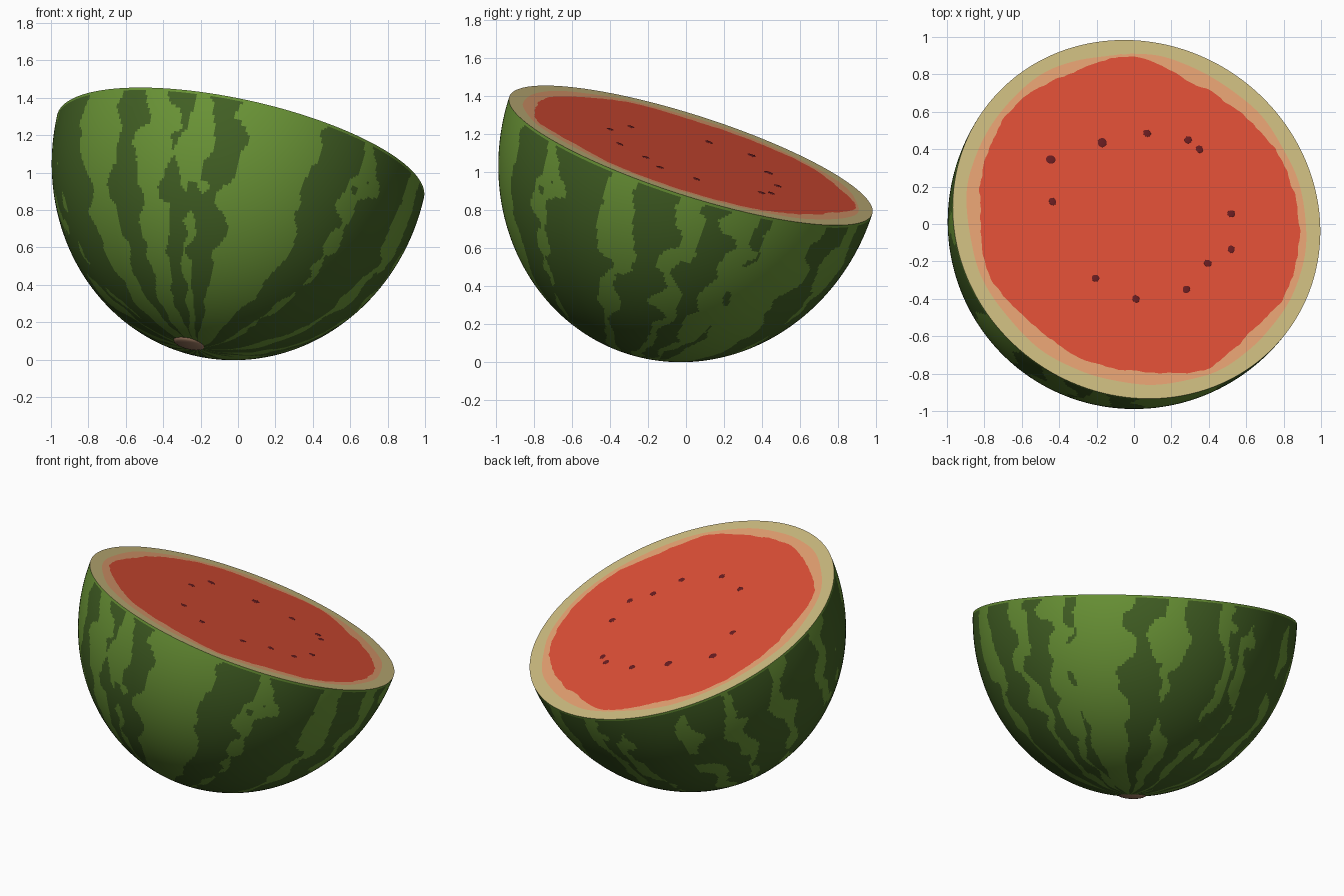
import bpy, math
from mathutils import Vector, Matrix, noise

if "Cube" in bpy.data.objects:
    bpy.data.objects.remove(bpy.data.objects["Cube"])

R, DEPTH = 1.005, 1.102                       # rim radius, depth along the melon axis
CENTRE = Vector((0.0135, 0.0250, 1.087))
NORMAL = Vector((0.21, 0.30, 0.9305)).normalized()
TILT = Matrix.Translation(CENTRE) @ Vector((0, 0, 1)).rotation_difference(NORMAL).to_matrix().to_4x4()
SEG, RINGS = 420, 120


def material(name, rgb):
    m = bpy.data.materials.new(name)
    m.diffuse_color = [((c / 255 + 0.055) / 1.055) ** 2.4 for c in rgb] + [1]
    m.use_nodes = True
    m.node_tree.nodes["Principled BSDF"].inputs["Base Color"].default_value = m.diffuse_color
    return m


LIGHT = material("light_green", (106, 148, 54))
DARK = material("dark_green", (66, 96, 36))
CREAM = material("cream_rind", (205, 188, 128))
SALMON = material("salmon", (230, 162, 114))
RED = material("red_flesh", (222, 79, 54))
SEED = material("seed_brown", (104, 28, 32))
SCAR = material("scar_brown", (168, 130, 104))


def make(name, verts, faces, mats, rule=None, matrix=TILT):
    me = bpy.data.meshes.new(name)
    me.from_pydata(verts, [], faces)
    for m in mats:
        me.materials.append(m)
    for p in me.polygons:
        p.use_smooth = True
        if rule:
            p.material_index = rule(p.center)
    ob = bpy.data.objects.new(name, me)
    ob.matrix_world = matrix
    bpy.context.collection.objects.link(ob)
    return ob


def lathe(rows, n):
    """Quads between successive rows of n vertices."""
    return [(r * n + i, r * n + (i + 1) % n, (r + 1) * n + (i + 1) % n, (r + 1) * n + i)
            for r in range(rows - 1) for i in range(n)]


# Dark stripes: (azimuth, half width) in degrees
STRIPES = [(-156, 10), (-127, 6), (-107, 3), (-94, 4), (-57, 7), (-33, 13), (-5, 7), (13, 4),
           (25, 2.5), (55, 6), (76, 8), (93, 4), (109, 9), (130, 6), (150, 8), (172, 8), (190, 5)]


def stripe_rule(p):
    if p.z > -0.012:                          # thin light edge along the cut
        return 0
    az = math.degrees(math.atan2(p.y, p.x))
    az += 5 * noise.noise(p * 2.3) + 5 * noise.noise(p * 7 + Vector((5, 1, 2)))
    grow = 6 * noise.noise(p * 4.5 + Vector((9, 3, 7))) + 2 * noise.noise(p * 14)
    for c, w in STRIPES:
        if abs((az - c + 180) % 360 - 180) < w + grow:
            return 1
    return 0


# Rind: half ellipsoid, striped by azimuth
verts = []
for r in range(RINGS):
    t = r / RINGS * math.pi / 2
    for i in range(SEG):
        a = 2 * math.pi * i / SEG
        verts.append((R * math.cos(t) * math.cos(a), R * math.cos(t) * math.sin(a), -DEPTH * math.sin(t)))
faces = [f[::-1] for f in lathe(RINGS, SEG)]
verts.append((0, 0, -DEPTH))
last = (RINGS - 1) * SEG
faces += [(last + (i + 1) % SEG, last + i, RINGS * SEG) for i in range(SEG)]
make("striped_rind", verts, faces, [LIGHT, DARK], stripe_rule)

# Flesh outline: share of the rim radius, every 22.5 degrees
EDGE = [.885, .88, .85, .84, .91, .87, .885, .87, .85, .88, .84, .85, .85, .895, .855, .89]


def flesh_edge(a):
    u = a / (2 * math.pi) * 16
    k, f = int(u) % 16, u % 1
    f = f * f * (3 - 2 * f)
    d = Vector((math.cos(a), math.sin(a), 0))
    wob = 0.010 * noise.noise(d * 9) + 0.006 * noise.noise(d * 22)
    return R * (EDGE[k] * (1 - f) + EDGE[(k + 1) % 16] * f + wob)


def salmon_edge(a):
    d = Vector((math.cos(a), math.sin(a), 3))
    return max(R * (0.922 + 0.012 * noise.noise(d * 3)), flesh_edge(a) + 0.015)


def ring(name, inner, outer, mat):
    vs = []
    for fn in (outer, inner):
        for i in range(SEG):
            a = 2 * math.pi * i / SEG
            vs.append((fn(a) * math.cos(a), fn(a) * math.sin(a), 0))
    make(name, vs, lathe(2, SEG), [mat])


# Cut face: three nested zones
ring("cream_rind_ring", salmon_edge, lambda a: R, CREAM)
ring("salmon_ring", flesh_edge, salmon_edge, SALMON)
ring("red_flesh", lambda a: 0.001, flesh_edge, RED)


def dome(name, rx, ry, rz, mat, matrix, n=20, rows=6):
    """Low half-ellipsoid button."""
    vs = []
    for r in range(rows):
        t = r / (rows - 0.9) * math.pi / 2
        for i in range(n):
            a = 2 * math.pi * i / n
            vs.append((rx * math.cos(t) * math.cos(a), ry * math.cos(t) * math.sin(a), rz * math.sin(t)))
    fs = lathe(rows, n) + [tuple(range((rows - 1) * n, rows * n))]
    make(name, vs, fs, [mat], matrix=matrix)


# Seeds: placed by their position seen from above
SEEDS = [(-.445, .345), (-.17, .435), (.07, .485), (.29, .45), (.35, .40), (.52, .055), (.52, -.135),
         (.395, -.21), (.28, -.35), (.01, -.40), (-.205, -.29), (-.435, .12)]
for k, (x, y) in enumerate(SEEDS):
    d = Vector((x, y, 0)) - CENTRE
    z = CENTRE.z - (NORMAL.x * d.x + NORMAL.y * d.y) / NORMAL.z
    local = TILT.inverted() @ Vector((x, y, z))
    big = 1.25 if k < 2 else 1
    dome(f"seed_{k + 1}", 0.021 * big, 0.019 * big, 0.003, SEED,
         TILT @ Matrix.Translation(local) @ Matrix.Rotation(k * 1.3, 4, 'Z'))

# Blossom scar at the pole
dome("blossom_scar", 0.088, 0.088, 0.022, SCAR,
     TILT @ Matrix.Translation((-0.045, -0.03, -DEPTH + 0.009)) @ Matrix.Rotation(math.pi, 4, 'X'))
